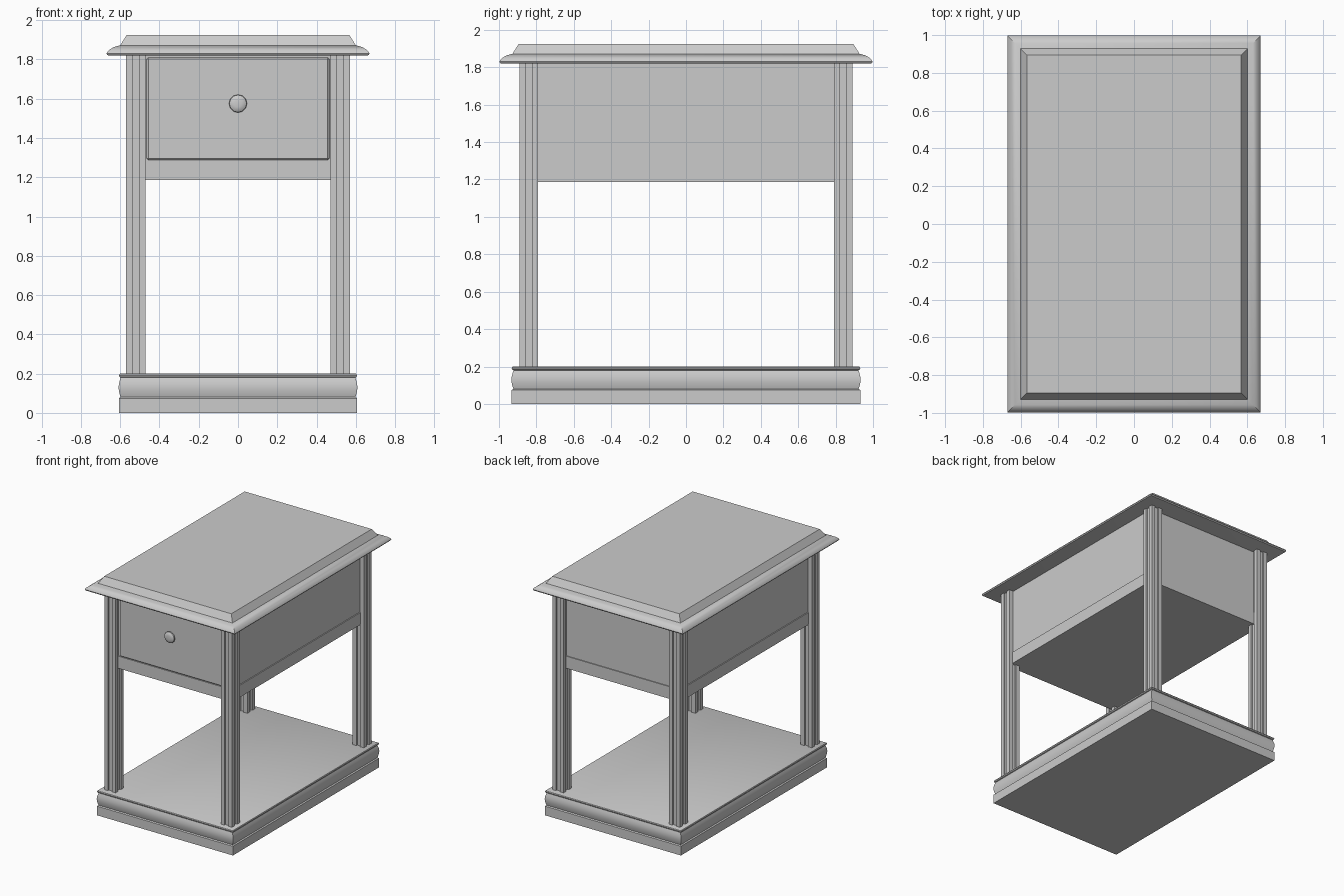
import bpy, bmesh, math

if "Cube" in bpy.data.objects:
    bpy.data.objects.remove(bpy.data.objects["Cube"])


def make_object(name, bm, smooth=False):
    bmesh.ops.recalc_face_normals(bm, faces=bm.faces)
    me = bpy.data.meshes.new(name)
    bm.to_mesh(me)
    bm.free()
    ob = bpy.data.objects.new(name, me)
    bpy.context.collection.objects.link(ob)
    if smooth:
        bpy.ops.object.select_all(action='DESELECT')
        bpy.context.view_layer.objects.active = ob
        ob.select_set(True)
        bpy.ops.object.shade_smooth_by_angle(angle=math.radians(30))
    return ob


def loft(name, rings, smooth=False):
    """Skin equal-length closed rings and cap both ends."""
    bm = bmesh.new()
    loops = [[bm.verts.new(p) for p in ring] for ring in rings]
    n = len(loops[0])
    for a, b in zip(loops, loops[1:]):
        for i in range(n):
            j = (i + 1) % n
            bm.faces.new((a[i], a[j], b[j], b[i]))
    bm.faces.new(loops[0])
    bm.faces.new(loops[-1])
    return make_object(name, bm, smooth)


def moulded_slab(name, profile, extra_y):
    """Rectangular slab whose edge follows a (half width, z) profile."""
    return loft(name, [[(sx * h, sy * (h + extra_y), z)
                        for sx, sy in ((-1, -1), (1, -1), (1, 1), (-1, 1))]
                       for h, z in profile], smooth=True)


def box(name, hx, hy, z0, z1, y=0.0, bevel=0.0):
    bm = bmesh.new()
    bmesh.ops.create_cube(bm, size=1)
    for v in bm.verts:
        v.co = (v.co.x * 2 * hx, y + v.co.y * 2 * hy, z0 + (v.co.z + 0.5) * (z1 - z0))
    ob = make_object(name, bm)
    if bevel:
        m = ob.modifiers.new("edge", 'BEVEL')
        m.width = bevel
        m.segments = 1
    return ob


# Moulded base plinth and table top
moulded_slab("base", [(.607, 0), (.607, .074), (.598, .08), (.603, .095), (.607, .115),
                      (.608, .13), (.607, .145), (.603, .163), (.597, .18), (.604, .183),
                      (.607, .191), (.604, .198), (.598, .201)], .325)
moulded_slab("table_top", [(.655, 1.82), (.666, 1.822), (.67, 1.83), (.665, 1.84),
                           (.65, 1.853), (.63, 1.864), (.60, 1.872), (.567, 1.925)], .325 + .003)

# Four square legs with a groove down each face
w, g, d = .05, .017, .012
side = [(-w, -w), (-g, -w), (-g, -w + d), (g, -w + d), (g, -w)]
section = []
for k in range(4):
    c, s = round(math.cos(k * math.pi / 2)), round(math.sin(k * math.pi / 2))
    section += [(c * x - s * y, s * x + c * y) for x, y in side]
for sx, nx in ((-1, "left"), (1, "right")):
    for sy, ny in ((-1, "front"), (1, "back")):
        loft(f"{ny}_{nx}_leg", [[(sx * .52 + x, sy * .84 + y, z) for x, y in section]
                                for z in (.2, 1.82)])

# Drawer case, lower rail and drawer front
box("drawer_case", .532, .838, 1.285, 1.82)
box("lower_rail", .54, .845, 1.187, 1.285)
box("drawer_front", .465, .012, 1.288, 1.81, y=-.837, bevel=.008)

# Turned knob
knob = [(.022, -.845), (.022, -.858), (.038, -.861), (.046, -.868),
        (.044, -.877), (.034, -.884), (.018, -.887)]
loft("drawer_knob", [[(r * math.cos(a * math.pi / 6), y, 1.575 + r * math.sin(a * math.pi / 6))
                      for a in range(12)] for r, y in knob], smooth=True)
